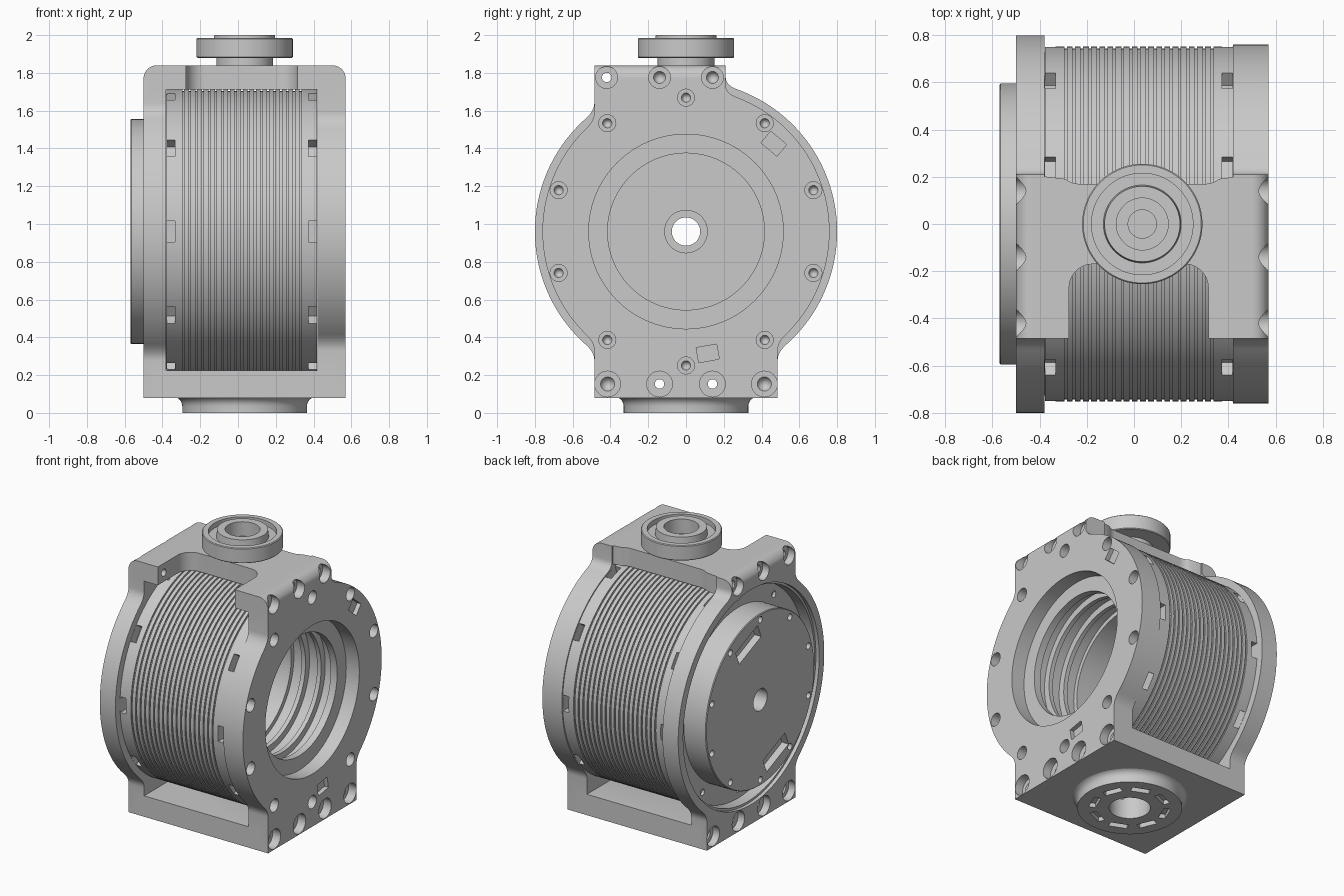
import bpy, bmesh
from math import sin, cos, pi, radians, asin

if "Cube" in bpy.data.objects:
    bpy.data.objects.remove(bpy.data.objects["Cube"], do_unlink=True)

grey = bpy.data.materials.new("machined grey")
grey.use_nodes = True
colour = (0.585, 0.585, 0.585, 1)
grey.diffuse_color = colour
grey.node_tree.nodes["Principled BSDF"].inputs["Base Color"].default_value = colour

CZ = 0.96              # height of the drum axis
CX = 0.035             # x of the vertical port axis
SIDE, BACK = 0.485, 0.21
BASE, TOP = 0.08, 1.84
LEFT, RIGHT = -0.5, 0.57


def finish(name, bm):
    bmesh.ops.recalc_face_normals(bm, faces=bm.faces)
    mesh = bpy.data.meshes.new(name)
    bm.to_mesh(mesh)
    bm.free()
    mesh.materials.append(grey)
    ob = bpy.data.objects.new(name, mesh)
    bpy.context.collection.objects.link(ob)
    return ob


def place(axis, a, b, h):
    return {"X": (h, a, b), "Y": (a, h, b), "Z": (a, b, h)}[axis]


def lathe(name, profile, axis="X", centre=(0, CZ), seg=96):
    """Revolve (radius, height) points; a profile off the axis closes as a ring."""
    bm = bmesh.new()
    rings = [[bm.verts.new(place(axis, centre[0] + r * cos(2 * pi * i / seg),
                                 centre[1] + r * sin(2 * pi * i / seg), h))
              for i in range(seg)] for r, h in profile]
    pairs = list(zip(rings, rings[1:]))
    if profile[0][0] > 0:
        pairs.append((rings[-1], rings[0]))
    for p, q in pairs:
        for i in range(seg):
            j = (i + 1) % seg
            bm.faces.new((p[i], p[j], q[j], q[i]))
    bmesh.ops.remove_doubles(bm, verts=bm.verts, dist=1e-5)
    return finish(name, bm)


def prism(name, points, axis, lo, hi):
    bm = bmesh.new()
    a = [bm.verts.new(place(axis, *p, lo)) for p in points]
    b = [bm.verts.new(place(axis, *p, hi)) for p in points]
    bm.faces.new(a)
    bm.faces.new(b)
    for i in range(len(a)):
        j = (i + 1) % len(a)
        bm.faces.new((a[i], a[j], b[j], b[i]))
    return finish(name, bm)


def arc(cx, cy, r, a0, a1, n=10):
    return [(cx + r * cos(a0 + (a1 - a0) * i / n),
             cy + r * sin(a0 + (a1 - a0) * i / n)) for i in range(n + 1)]


def rect(cx, cy, w, h, turn=0):
    c, s = cos(turn), sin(turn)
    return [(cx + u * w / 2 * c - v * h / 2 * s, cy + u * w / 2 * s + v * h / 2 * c)
            for u, v in ((-1, -1), (1, -1), (1, 1), (-1, 1))]


def combine(target, others, operation):
    """Apply one boolean with all the given separate solids, then drop them."""
    bm = bmesh.new()
    for o in others:
        bm.from_mesh(o.data)
        bpy.data.objects.remove(o, do_unlink=True)
    tool = finish("helper", bm)
    tool.hide_render = True
    mod = target.modifiers.new("boolean", "BOOLEAN")
    mod.operation, mod.solver, mod.object = operation, "EXACT", tool
    bpy.context.view_layer.objects.active = target
    bpy.ops.object.modifier_apply(modifier=mod.name)
    bpy.data.objects.remove(tool, do_unlink=True)


def fillet(r, y, up, n=6):
    """Curve from the vertical edge at y into the circle of radius r."""
    a = asin(y / r)
    h = cos(a) * r
    b = a + (0.09 if y > 0 else -0.09)
    p, q, t = (y, h + 0.045), (y, h), (r * sin(b), r * cos(b))
    steps = [i / n for i in range(n + 1)]
    curve = [[(1 - s) ** 2 * u + 2 * s * (1 - s) * v + s * s * w for u, v, w in zip(p, q, t)]
             for s in steps]
    return [(c[0], CZ + up * c[1]) for c in curve]


def plate_outline(r):
    """Round end plate blended into the square base and the offset top block."""
    low, up = asin(SIDE / r) + 0.1, pi / 2 - asin(BACK / r) - 0.1
    side = pi / 2 - low
    return ([(-SIDE, BASE), (SIDE, BASE)] + fillet(r, SIDE, -1)
            + arc(0, CZ, r, low - pi / 2, up, 48) + fillet(r, BACK, 1)[::-1]
            + [(BACK, TOP), (-SIDE, TOP)] + fillet(r, -SIDE, 1)
            + arc(0, CZ, r, pi - side, pi + side, 40) + fillet(r, -SIDE, -1)[::-1])


# Frame: two end plates joined by a base and a bridge with a U-shaped cutout
frame = prism("frame", plate_outline(0.8), "X", LEFT, -0.38)
combine(frame, [lathe("bore", [(0, -0.7), (0.745, -0.7), (0.745, -0.475), (0.73, -0.475),
                               (0.73, -0.3), (0, -0.3)])], "DIFFERENCE")
end = prism("end", plate_outline(0.76), "X", 0.42, RIGHT)
combine(end, [lathe("bore", [(0, 0.3), (0.415, 0.3), (0.415, 0.47), (0.515, 0.47),
                             (0.515, 0.7), (0, 0.7)])], "DIFFERENCE")
bridge_shape = ([(-0.45, -SIDE), (-0.275, -SIDE)] + arc(-0.175, -0.27, 0.1, pi, pi / 2)
                + arc(0.215, -0.27, 0.1, pi / 2, 0) + [(0.315, -SIDE), (0.5, -SIDE),
                (0.5, BACK)] + arc(0.3, 0.27, 0.1, -pi / 5, -pi / 2)[3:]
                + arc(-0.23, 0.27, 0.1, -pi / 2, -4 * pi / 5)[:8] + [(-0.45, BACK)])
bridge = prism("bridge", bridge_shape, "Z", 1.713, TOP)
base = prism("base", rect(0.025, 0, 0.95, 2 * SIDE), "Z", BASE, 0.225)
for part in (bridge, base):
    combine(part, [lathe("drum_space", [(0, -0.379), (0.758, -0.379), (0.758, 0.419), (0, 0.419)])],
            "DIFFERENCE")
for part in (end, bridge, base):
    combine(frame, [part], "UNION")

# Rounded upper corners
R = 0.07
rounded = ([(LEFT, 0), (RIGHT, 0)] + arc(RIGHT - R, TOP - R, R, 0, pi / 2)
           + arc(LEFT + R, TOP - R, R, pi / 2, pi))
combine(frame, [prism("envelope", rounded, "Y", -1, 1)], "INTERSECT")


def bolt(y, z, r, seat, tip, outer):
    """Counterbored hole with a conical bottom, entering from x = outer."""
    return lathe("bolt", [(0, tip), (r * 0.55, seat), (r, seat), (r, outer), (0, outer)],
                 "X", (y, z), 24)


# Bolt holes, label recesses and the drain
cutters = []
for y, z, r in [(-0.14, 1.776, 0.058), (0.14, 1.776, 0.058),
                (-0.415, 0.153, 0.068), (0.415, 0.153, 0.068)]:
    cutters += [bolt(y, z, r, 0.51, 0.44, 0.7), bolt(y, z, r, -0.45, -0.4, -0.7)]
for y, z, r in [(-0.42, 1.776, 0.058), (-0.14, 0.153, 0.068), (0.14, 0.153, 0.068)]:
    cutters.append(lathe("through_bolt", [(0, -0.7), (r, -0.7), (r, -0.45), (0.025, -0.45),
                                          (0.025, 0.51), (r, 0.51), (r, 0.7), (0, 0.7)],
                         "X", (y, z), 24))
for k in range(10):
    a = pi / 2 + k * pi / 5
    cutters.append(bolt(0.709 * cos(a), CZ + 0.709 * sin(a), 0.045, 0.51, 0.45, 0.7))
for y, z, turn in ((0.465, 1.425, -40), (0.115, 0.315, 10)):
    cutters.append(prism("label", rect(y, z, 0.11, 0.08, radians(turn)), "X", 0.54, 0.7))
combine(frame, cutters, "DIFFERENCE")
combine(frame, [lathe("drain", [(0, 0), (0.13, 0), (0.13, 0.16), (0, 0.16)], "Z", (CX, 0))],
        "DIFFERENCE")

# Finely grooved drum with a protruding end cap, a hub and an open, ribbed interior
profile = [(0.075, -0.57), (0.59, -0.57), (0.595, -0.565), (0.595, -0.4), (0.727, -0.4),
           (0.727, -0.378), (0.753, -0.378)]
grooves, pitch = 19, 0.0345
for k in range(grooves):
    x = -0.295 + k * pitch
    profile += [(0.753, x), (0.743, x), (0.743, x + 0.01), (0.753, x + 0.01)]
profile += [(0.753, 0.419), (0.47, 0.419)]
for x in (0.34, 0.22):
    profile += [(0.47, x), (0.425, x), (0.425, x - 0.03), (0.47, x - 0.03)]
profile += [(0.47, 0.1), (0.44, 0.1), (0.44, -0.45), (0.115, -0.45), (0.115, -0.4), (0.075, -0.4)]
drum = lathe("grooved_drum", profile, seg=128)

slots, screws = [], []
for k in range(10):
    a = k * pi / 5
    for x in (-0.355, 0.395):
        slots.append(prism("slot", rect(0.74 * cos(a), CZ + 0.74 * sin(a), 0.11, 0.11, a),
                           "X", x - 0.022, x + 0.022))
    b = a + pi / 10
    for r, x in ((0.555, -0.54), (0.665, -0.38)):
        screws.append(lathe("screw", [(0, -0.7), (0.022, -0.7), (0.022, x), (0, x)], "X",
                            (r * cos(b), CZ + r * sin(b)), 16))
pockets = [prism("pocket", rect(y, CZ + z, 0.26, 0.1, turn), "X", -0.72, -0.52)
           for y, z, turn in ((0.13, 0.43, -0.4), (-0.17, -0.43, -0.4))]
for group in (slots, screws, pockets):
    combine(drum, group, "DIFFERENCE")

# Top port: neck, wide collar, ring groove and raised lip
port = lathe("top_port", [(0, 1.8), (0.15, 1.8), (0.15, 1.88), (0.25, 1.88), (0.255, 1.885),
                          (0.255, 1.98), (0.25, 1.985), (0.215, 1.985), (0.215, 1.95),
                          (0.165, 1.95), (0.16, 2), (0.11, 2), (0.11, 1.9), (0.06, 1.9),
                          (0.06, 1.86), (0, 1.86)], "Z", (CX, 0))

# Flared foot with a ring of shallow pockets
foot = lathe("foot", [(0.13, 0), (0.33, 0), (0.33, 0.035)]
             + arc(0.38, 0.035, 0.05, pi, pi / 2, 6)[1:]
             + [(0.38, 0.1), (0.13, 0.1)], "Z", (CX, 0))
recesses = []
for k in range(8):
    a = k * pi / 4 + pi / 8
    recesses.append(prism("recess", rect(CX + 0.23 * cos(a), 0.23 * sin(a), 0.045, 0.12, a),
                          "Z", -0.1, 0.03))
combine(foot, recesses, "DIFFERENCE")

# Smooth round surfaces, crisp edges
for ob in (frame, drum, port, foot):
    bpy.ops.object.select_all(action="DESELECT")
    ob.select_set(True)
    bpy.context.view_layer.objects.active = ob
    bpy.ops.object.shade_smooth_by_angle(angle=radians(30))
